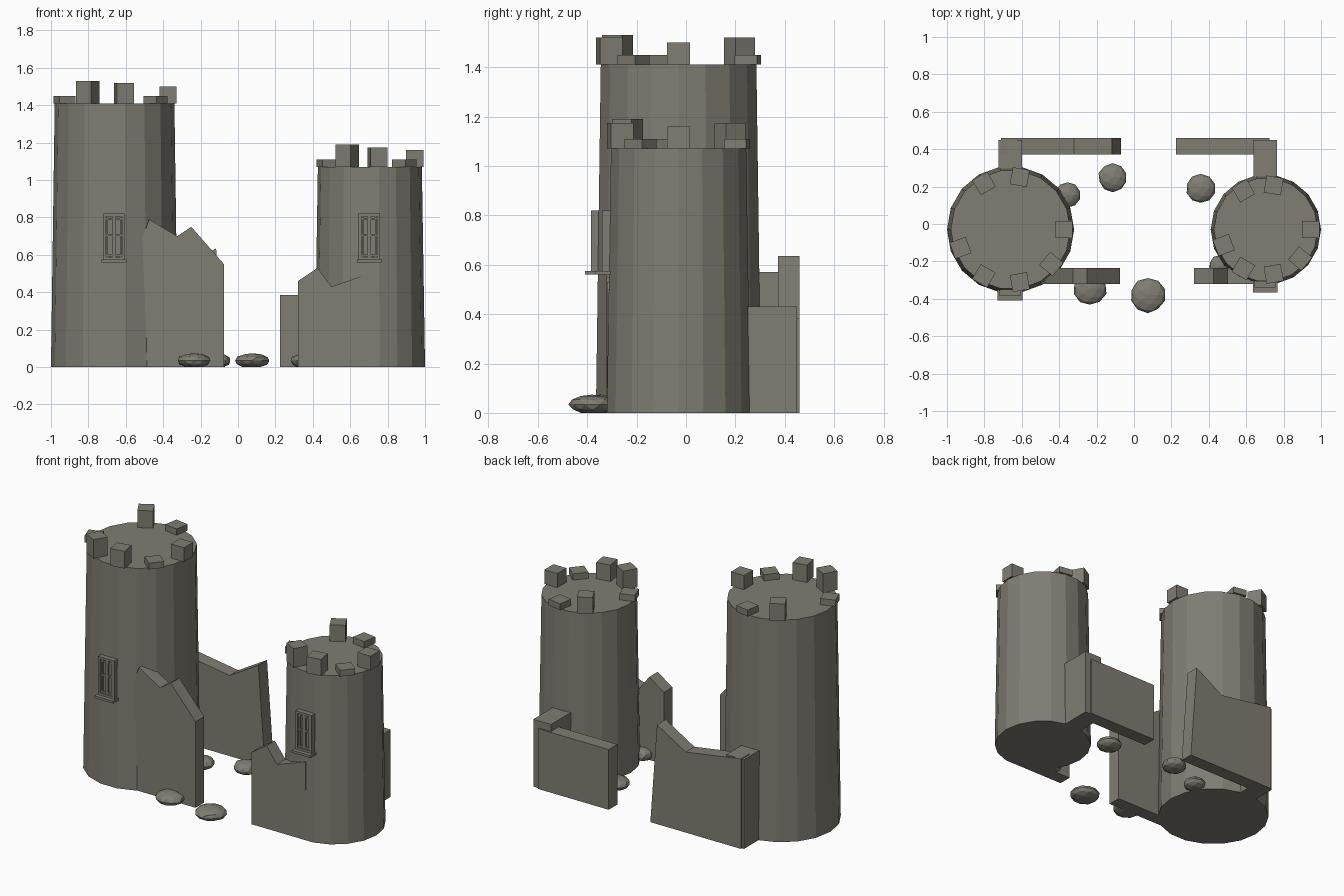
import bpy, bmesh, math, random
from mathutils import Matrix, Vector

if "Cube" in bpy.data.objects:
    bpy.data.objects.remove(bpy.data.objects["Cube"])

random.seed(4)
stone = bpy.data.materials.new("weathered_stone")
stone.diffuse_color = (0.215, 0.207, 0.17, 1)
stone.use_nodes = True
stone.node_tree.nodes["Principled BSDF"].inputs["Base Color"].default_value = stone.diffuse_color
CY = -0.03  # shared y centre of both towers


def finish(name, bm):
    bmesh.ops.recalc_face_normals(bm, faces=bm.faces[:])
    me = bpy.data.meshes.new(name)
    bm.to_mesh(me)
    bm.free()
    me.materials.append(stone)
    ob = bpy.data.objects.new(name, me)
    bpy.context.collection.objects.link(ob)
    return ob


def add_box(bm, x0, x1, y0, y1, z0, z1, rot=None):
    size = Matrix.Diagonal((x1 - x0, y1 - y0, z1 - z0, 1))
    mid = Matrix.Translation(((x0 + x1) / 2, (y0 + y1) / 2, (z0 + z1) / 2))
    bmesh.ops.create_cube(bm, size=1, matrix=(rot or Matrix()) @ mid @ size)


def box(name, *dims):
    bm = bmesh.new()
    add_box(bm, *dims)
    return finish(name, bm)


def wall(name, profile, y0, y1):
    """Broken wall: an x-z outline extruded in y."""
    bm = bmesh.new()
    face = bm.faces.new([bm.verts.new((x, y0, z)) for x, z in profile])
    new = bmesh.ops.extrude_face_region(bm, geom=[face])["geom"]
    verts = [v for v in new if isinstance(v, bmesh.types.BMVert)]
    bmesh.ops.translate(bm, verts=verts, vec=(0, y1 - y0, 0))
    return finish(name, bm)


def tower(side, cx, r0, r1, height, ring, tops):
    # tapered 18-sided body with a vertex on the x axis
    bm = bmesh.new()
    loops = [[bm.verts.new((cx + r * math.cos(math.radians(a)),
                            CY + r * math.sin(math.radians(a)), z))
              for a in range(0, 360, 20)] for r, z in ((r0, 0), (r1, height))]
    bm.faces.new(loops[0])
    bm.faces.new(loops[1])
    for i in range(18):
        j = (i + 1) % 18
        bm.faces.new((loops[0][i], loops[0][j], loops[1][j], loops[1][i]))
    finish(side + "_tower", bm)

    # surviving battlements, every 40 degrees with two missing
    bm = bmesh.new()
    for angle, h in tops.items():
        rot = Matrix.Translation((cx, CY, 0)) @ Matrix.Rotation(math.radians(angle), 4, 'Z')
        add_box(bm, ring - 0.046, ring + 0.046, -0.046, 0.046, height, height + h, rot)
    finish(side + "_battlements", bm)


def window(side, cx, front):
    """Framed window with two casements, a transom bar and a sill."""
    bm = bmesh.new()
    back = front + 0.10
    z0, z1, w = 0.575, 0.82, 0.057
    add_box(bm, cx - w, cx + w, front + 0.016, back, z0, z1)             # panes
    for s in (-1, 1):
        a, b = sorted((cx + s * w, cx + s * (w - 0.014)))
        add_box(bm, a, b, front, back, z0, z1)                           # jambs
        a, b = sorted((cx + s * 0.039, cx + s * 0.031))
        add_box(bm, a, b, front + 0.006, back, z0 + 0.014, z1 - 0.014)   # casement stiles
    add_box(bm, cx - w, cx + w, front, back, z1 - 0.014, z1)             # head
    add_box(bm, cx - w, cx + w, front, back, z0, z0 + 0.014)             # foot
    add_box(bm, cx - 0.009, cx + 0.009, front + 0.004, back, z0, z1)     # mullion
    for z in (0.597, 0.705, 0.793):
        add_box(bm, cx - w + 0.014, cx + w - 0.014, front + 0.006, back, z - 0.005, z + 0.005)
    finish(side + "_window", bm)
    box(side + "_window_sill", cx - 0.066, cx + 0.066, front - 0.026, back, 0.56, 0.575)


def rock(name, x, y, r):
    bm = bmesh.new()
    bmesh.ops.create_icosphere(bm, subdivisions=2, radius=1)
    for v in bm.verts:
        k = random.uniform(0.95, 1.03)
        v.co = Vector((x + v.co.x * r * k, y + v.co.y * r * k,
                       max(0.0, 0.034 + v.co.z * 0.04)))
    finish(name, bm)


# towers
tower("left", -0.66, 0.34, 0.32, 1.41, 0.285,
      {0: 0.09, -40: 0.04, -80: 0.11, -120: 0.12, -160: 0.04, 120: 0.11, 80: 0.04})
tower("right", 0.705, 0.295, 0.278, 1.07, 0.24,
      {0: 0.09, -40: 0.04, -80: 0.105, -120: 0.12, -160: 0.04, 120: 0.105, 80: 0.04})
window("left", -0.663, -0.384)
window("right", 0.702, -0.34)

# broken front walls
wall("front_left_wall", [(-0.62, 0), (-0.075, 0), (-0.075, 0.55), (-0.25, 0.75),
                         (-0.325, 0.70), (-0.475, 0.79), (-0.53, 0.64), (-0.62, 0.6)],
     -0.322, -0.235)
wall("front_right_wall", [(0.32, 0), (0.70, 0), (0.70, 0.50), (0.50, 0.43),
                          (0.425, 0.53), (0.32, 0.46)], -0.32, -0.235)

# broken back walls and the short returns that join them to the towers
wall("back_left_wall", [(-0.71, 0), (-0.07, 0), (-0.117, 0.635), (-0.32, 0.515),
                        (-0.71, 0.575)], 0.372, 0.46)
box("left_return_wall", -0.725, -0.60, 0.20, 0.45, 0, 0.57)
box("back_right_wall", 0.225, 0.725, 0.372, 0.46, 0, 0.385)
box("right_return_wall", 0.64, 0.765, 0.15, 0.45, 0, 0.43)

# fallen stones
for i, (x, y, r) in enumerate([(0.075, -0.38, 0.095), (-0.235, -0.345, 0.09),
                               (-0.113, 0.248, 0.078), (0.357, 0.19, 0.078),
                               (-0.355, 0.155, 0.068), (0.46, -0.225, 0.06)]):
    rock("fallen_stone_%d" % (i + 1), x, y, r)
